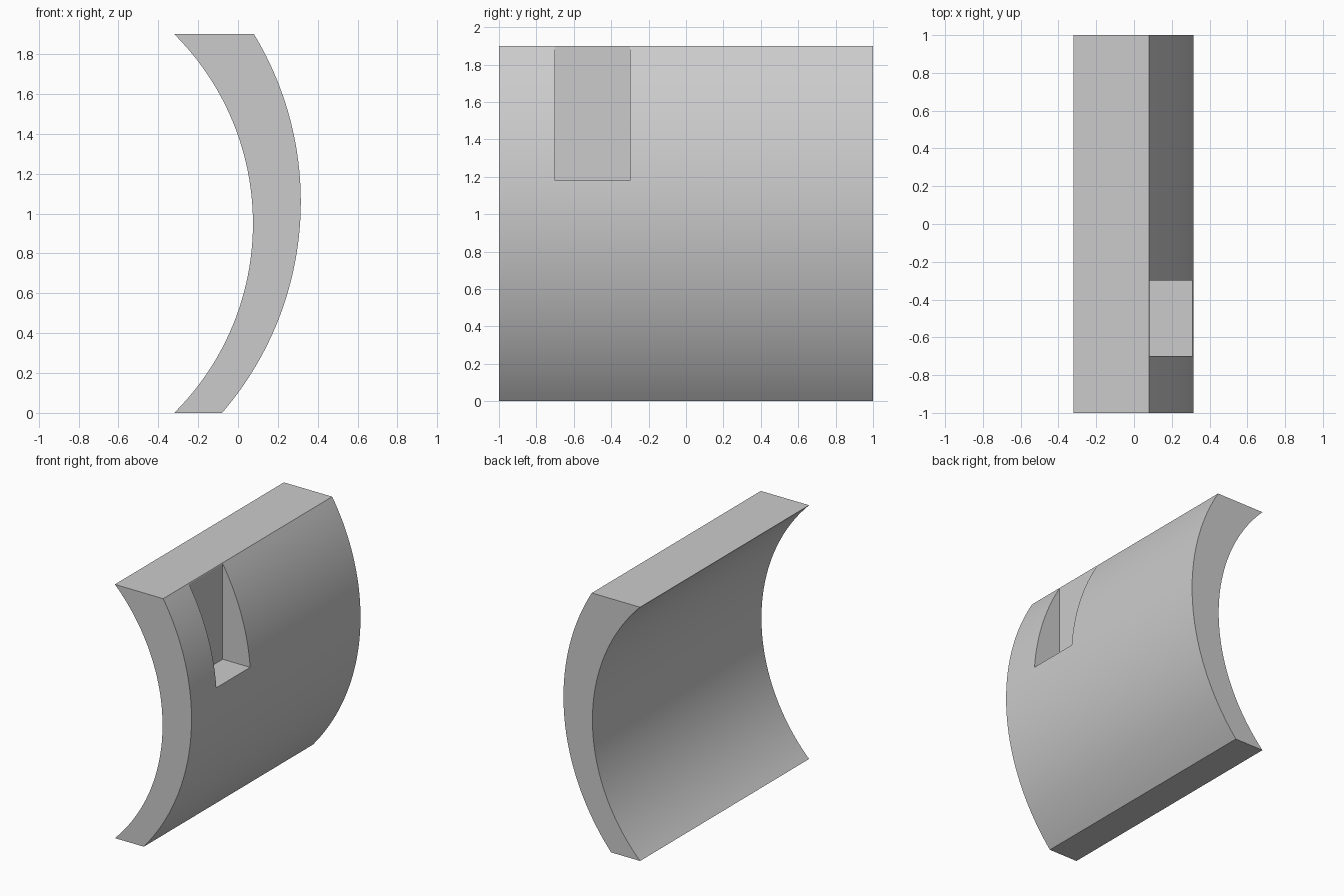
import bpy, bmesh, math

cube = bpy.data.objects.get("Cube")
if cube:
    bpy.data.objects.remove(cube, do_unlink=True)

HEIGHT = 1.9
SEGMENTS = 48

grey = bpy.data.materials.new("plain grey")
grey.use_nodes = True
grey.diffuse_color = (0.6, 0.6, 0.6, 1)
grey.node_tree.nodes["Principled BSDF"].inputs["Base Color"].default_value = (0.6, 0.6, 0.6, 1)


def arc(cx, cz, radius):
    """Points of an arc bulging toward +x, from the ground to the top."""
    a0 = math.asin(-cz / radius)
    a1 = math.asin((HEIGHT - cz) / radius)
    angles = [a0 + (a1 - a0) * i / SEGMENTS for i in range(SEGMENTS + 1)]
    return [(cx + radius * math.cos(a), cz + radius * math.sin(a)) for a in angles]


def extrude_profile(name, profile, y0, y1):
    """Solid made by sweeping an xz outline along y."""
    bm = bmesh.new()
    face = bm.faces.new([bm.verts.new((x, y0, z)) for x, z in profile])
    ext = bmesh.ops.extrude_face_region(bm, geom=[face])
    moved = [v for v in ext["geom"] if isinstance(v, bmesh.types.BMVert)]
    bmesh.ops.translate(bm, verts=moved, vec=(0, y1 - y0, 0))
    bmesh.ops.recalc_face_normals(bm, faces=bm.faces)
    mesh = bpy.data.meshes.new(name)
    bm.to_mesh(mesh)
    bm.free()
    obj = bpy.data.objects.new(name, mesh)
    bpy.context.collection.objects.link(obj)
    mesh.materials.append(grey)
    return obj


# Curved panel between an outer and an inner arc
outer = arc(-1.305, 1.06, 1.62)
inner = arc(-1.265, 0.95, 1.34)
panel = extrude_profile("curved_panel", outer + inner[::-1], -1, 1)

# Rectangular pocket with a vertical back wall and a flat floor
pocket = extrude_profile("pocket_cutter",
                         [(0.083, 1.18), (0.6, 1.18), (0.6, 2.1), (0.083, 2.1)],
                         -0.7, -0.3)
cut = panel.modifiers.new("pocket", "BOOLEAN")
cut.operation = "DIFFERENCE"
cut.solver = "EXACT"
cut.object = pocket

bpy.ops.object.select_all(action="DESELECT")
panel.select_set(True)
bpy.context.view_layer.objects.active = panel
bpy.ops.object.modifier_apply(modifier=cut.name)
bpy.data.objects.remove(pocket, do_unlink=True)
bpy.ops.object.shade_smooth_by_angle(angle=math.radians(25))
